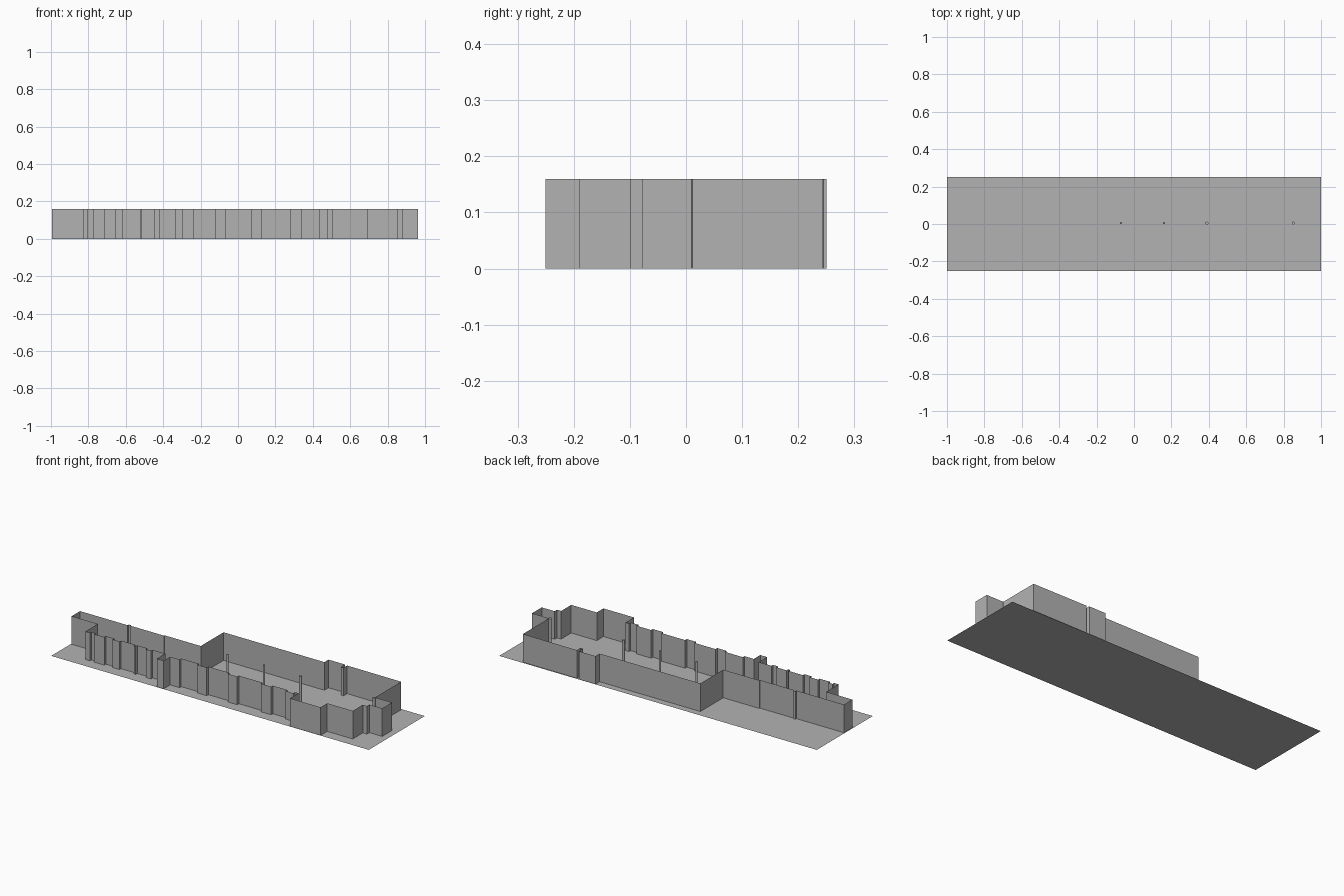
import bpy, bmesh, math

cube = bpy.data.objects.get("Cube")
if cube:
    bpy.data.objects.remove(cube, do_unlink=True)

HEIGHT = 0.16

grey = bpy.data.materials.new("plain grey")
grey.use_nodes = True
grey.diffuse_color = (0.45, 0.45, 0.45, 1)
grey.node_tree.nodes["Principled BSDF"].inputs["Base Color"].default_value = (0.45, 0.45, 0.45, 1)


def finish(name, bm):
    mesh = bpy.data.meshes.new(name)
    bm.to_mesh(mesh)
    bm.free()
    mesh.materials.append(grey)
    obj = bpy.data.objects.new(name, mesh)
    bpy.context.collection.objects.link(obj)
    return obj


def wall(name, path):
    """Thin upright sheet following a plan outline."""
    bm = bmesh.new()
    low = [bm.verts.new((x, y, 0)) for x, y in path]
    high = [bm.verts.new((x, y, HEIGHT)) for x, y in path]
    for i in range(len(path) - 1):
        bm.faces.new((low[i], low[i + 1], high[i + 1], high[i]))
    return finish(name, bm)


def stepped(xs, front, back, start_front=True):
    """Path that alternates between two depths at each x."""
    path = []
    forward = start_front
    for a, b in zip(xs, xs[1:]):
        y = front if forward else back
        path += [(a, y), (b, y)]
        forward = not forward
    return path


# Ground slab sheet
bm = bmesh.new()
bm.faces.new([bm.verts.new((x, y, 0)) for x, y in
              ((-1, -0.252), (1, -0.252), (1, 0.252), (-1, 0.252))])
finish("ground", bm)

# Rear wall of the narrow wing, with two slight pilaster steps
wall("narrow_rear_wall", [
    (-0.83, -0.075), (-0.995, -0.075), (-0.995, 0.0), (-0.695, 0.0),
    (-0.695, 0.01), (-0.68, 0.01), (-0.68, 0.003), (-0.467, 0.003),
    (-0.467, 0.008), (-0.24, 0.008)])

# Rear wall of the wide wing, with the recess and notch
wall("wide_rear_wall", [
    (-0.24, 0.008), (-0.24, 0.213), (0.395, 0.213), (0.395, 0.25),
    (0.50, 0.25), (0.50, 0.213), (0.515, 0.213), (0.515, 0.246), (0.856, 0.244)])

# Right end with its small porch
wall("end_wall", [
    (0.856, 0.244), (0.856, 0.01), (0.963, 0.01), (0.963, -0.078),
    (0.882, -0.078), (0.882, -0.10), (0.856, -0.10), (0.856, -0.19)])

# Projecting front room
wall("front_room_wall", [
    (0.856, -0.19), (0.695, -0.19), (0.695, -0.25), (0.503, -0.25), (0.503, -0.175)])

# Front wall with alternating piers and window panels
wall("front_wall_right", stepped(
    [-0.294, -0.235, -0.123, -0.064, 0.07, 0.128, 0.278, 0.342, 0.433, 0.481, 0.503],
    -0.19, -0.175))
wall("front_wall_left", [(-0.83, -0.075)] + stepped(
    [-0.83, -0.802, -0.775, -0.711, -0.658, -0.615, -0.524, -0.513, -0.449, -0.417, -0.337],
    -0.187, -0.173))

# Entrance bay
wall("entrance_bay", [(-0.337, -0.173), (-0.337, -0.248), (-0.294, -0.248), (-0.294, -0.19)])

# Slim columns on the centre line
for i, (x, r) in enumerate(((-0.07, 0.006), (0.16, 0.006), (0.39, 0.008), (0.852, 0.008))):
    bm = bmesh.new()
    bmesh.ops.create_cone(bm, cap_ends=True, segments=12, radius1=r, radius2=r, depth=HEIGHT)
    bmesh.ops.translate(bm, verts=bm.verts, vec=(x, 0.005, HEIGHT / 2))
    finish(f"column_{i + 1}", bm)
